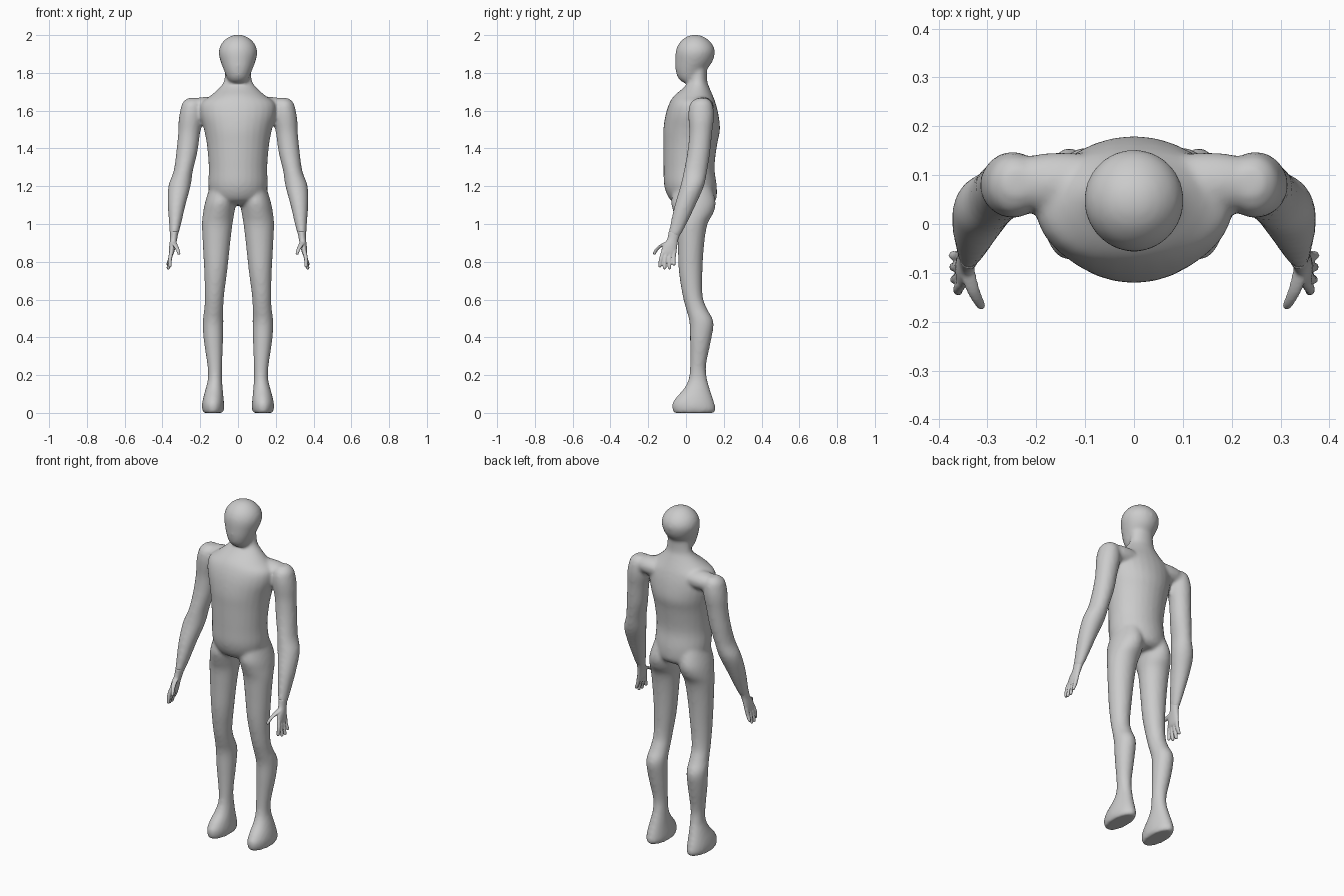
import bpy, bmesh
from math import sin, cos, pi
from mathutils import Vector, Matrix

SEG = 28


def catmull(p, steps):
    # smooth interpolation through rows of ring parameters
    out = []
    for i in range(len(p) - 1):
        a, b, c, d = p[max(i - 1, 0)], p[i], p[i + 1], p[min(i + 2, len(p) - 1)]
        for k in range(steps):
            t = k / steps
            out.append([0.5 * (2 * q + (r - o) * t + (2 * o - 5 * q + 4 * r - s) * t * t
                               + (3 * q - o - 3 * r + s) * t ** 3)
                        for o, q, r, s in zip(a, b, c, d)])
    return out + [list(p[-1])]


def loft(bm, rows, side=1, steps=4):
    # rows: (centre x, front y, back y, z, half width)
    rings = []
    for x, yf, yb, z, w in catmull(rows, steps):
        cy, ry = (yf + yb) / 2, (yb - yf) / 2
        rings.append([bm.verts.new((side * (x + w * cos(2 * pi * i / SEG)),
                                    cy + ry * sin(2 * pi * i / SEG), z))
                      for i in range(SEG)])
    for a, b in zip(rings, rings[1:]):
        for i in range(SEG):
            j = (i + 1) % SEG
            bm.faces.new((a[i], a[j], b[j], b[i]))
    bm.faces.new(rings[0])
    bm.faces.new(rings[-1])


def ball(bm, centre, size):
    m = Matrix.Translation(Vector(centre)) @ Matrix.Diagonal((*size, 1))
    bmesh.ops.create_uvsphere(bm, u_segments=24, v_segments=16, radius=1, matrix=m)


def digit(bm, pts, side):
    # pts: (x, y, z, radius), with rounded end
    loft(bm, [(x, y - r, y + r, z, r) for x, y, z, r in pts], side)
    x, y, z, r = pts[-1]
    ball(bm, (side * x, y, z), (r, r, r))


def fuse(name, bm, voxel, iterations):
    # merge overlapping volumes into one smooth skin
    bmesh.ops.recalc_face_normals(bm, faces=bm.faces)
    me = bpy.data.meshes.new(name)
    bm.to_mesh(me)
    bm.free()
    ob = bpy.data.objects.new(name, me)
    bpy.context.collection.objects.link(ob)
    re = ob.modifiers.new("skin", 'REMESH')
    re.mode = 'VOXEL'
    re.voxel_size = voxel
    re.use_smooth_shade = True
    sm = ob.modifiers.new("soften", 'SMOOTH')
    sm.factor = 0.5
    sm.iterations = iterations
    return ob


body = bmesh.new()

# torso and neck
loft(body, [(0, -.03, .13, 1.10, .10), (0, -.085, .160, 1.13, .14), (0, -.115, .163, 1.20, .157),
            (0, -.119, .151, 1.30, .155), (0, -.120, .165, 1.42, .165), (0, -.120, .180, 1.50, .180),
            (0, -.108, .172, 1.58, .200), (0, -.088, .157, 1.64, .195), (0, -.062, .142, 1.68, .145),
            (0, -.015, .125, 1.72, .100), (0, .015, .112, 1.76, .074), (0, .015, .112, 1.84, .066)])

# head
loft(body, [(0, 0, .03, 1.745, .022), (0, -.025, .06, 1.755, .046), (0, -.046, .085, 1.78, .061),
            (0, -.056, .112, 1.82, .077), (0, -.057, .140, 1.86, .092), (0, -.056, .152, 1.90, .102),
            (0, -.050, .150, 1.93, .099), (0, -.034, .133, 1.96, .084), (0, -.005, .102, 1.987, .054),
            (0, .030, .066, 2.001, .020)])

for s in (1, -1):
    # shoulder bridge
    ball(body, (s * .15, .085, 1.622), (.14, .062, .052))
    # arm
    loft(body, [(.238, .058, .112, 1.667, .028), (.243, .025, .137, 1.643, .050),
                (.246, .013, .147, 1.60, .060), (.251, .013, .147, 1.55, .063),
                (.259, .017, .138, 1.48, .058), (.271, .007, .128, 1.38, .056),
                (.290, -.012, .112, 1.28, .051), (.310, -.030, .095, 1.20, .059),
                (.325, -.060, .051, 1.10, .047), (.333, -.083, .003, 1.00, .032),
                (.340, -.096, -.034, .93, .020)], s)
    # leg and foot
    loft(body, [(.080, -.06, .13, 1.21, .065), (.093, -.078, .157, 1.12, .080),
                (.102, -.066, .146, 1.06, .083), (.110, -.050, .114, 1.00, .081),
                (.114, -.044, .097, .90, .073), (.118, -.038, .087, .75, .061),
                (.125, -.018, .088, .62, .051), (.128, .000, .112, .55, .051),
                (.132, .018, .146, .48, .055), (.130, .021, .132, .38, .051),
                (.123, .021, .106, .25, .039), (.122, .014, .112, .18, .038),
                (.126, -.010, .125, .13, .045), (.130, -.050, .140, .085, .053),
                (.132, -.073, .151, .05, .058), (.132, -.073, .157, .02, .058),
                (.132, -.066, .150, .0, .052)], s)

    # hand
    hand = bmesh.new()
    loft(hand, [(.337, -.092, -.025, .96, .022), (.341, -.100, -.040, .92, .019),
                (.347, -.122, -.046, .885, .017), (.352, -.133, -.050, .85, .014),
                (.354, -.126, -.056, .835, .010)], s)
    for y0, y1, x1, z1 in ((-.121, -.138, .360, .778), (-.101, -.114, .368, .768),
                           (-.081, -.088, .370, .768), (-.061, -.064, .371, .788)):
        digit(hand, [(.352, y0, .855, .011), (.360, (y0 + y1) / 2 - .003, .815, .0105),
                     (x1, y1, z1, .009)], s)
    # thumb
    digit(hand, [(.343, -.088, .908, .016), (.332, -.128, .888, .014),
                 (.320, -.155, .865, .011), (.313, -.167, .845, .009)], s)
    fuse("right_hand" if s < 0 else "left_hand", hand, .004, 4)

fuse("body", body, .0095, 8)
